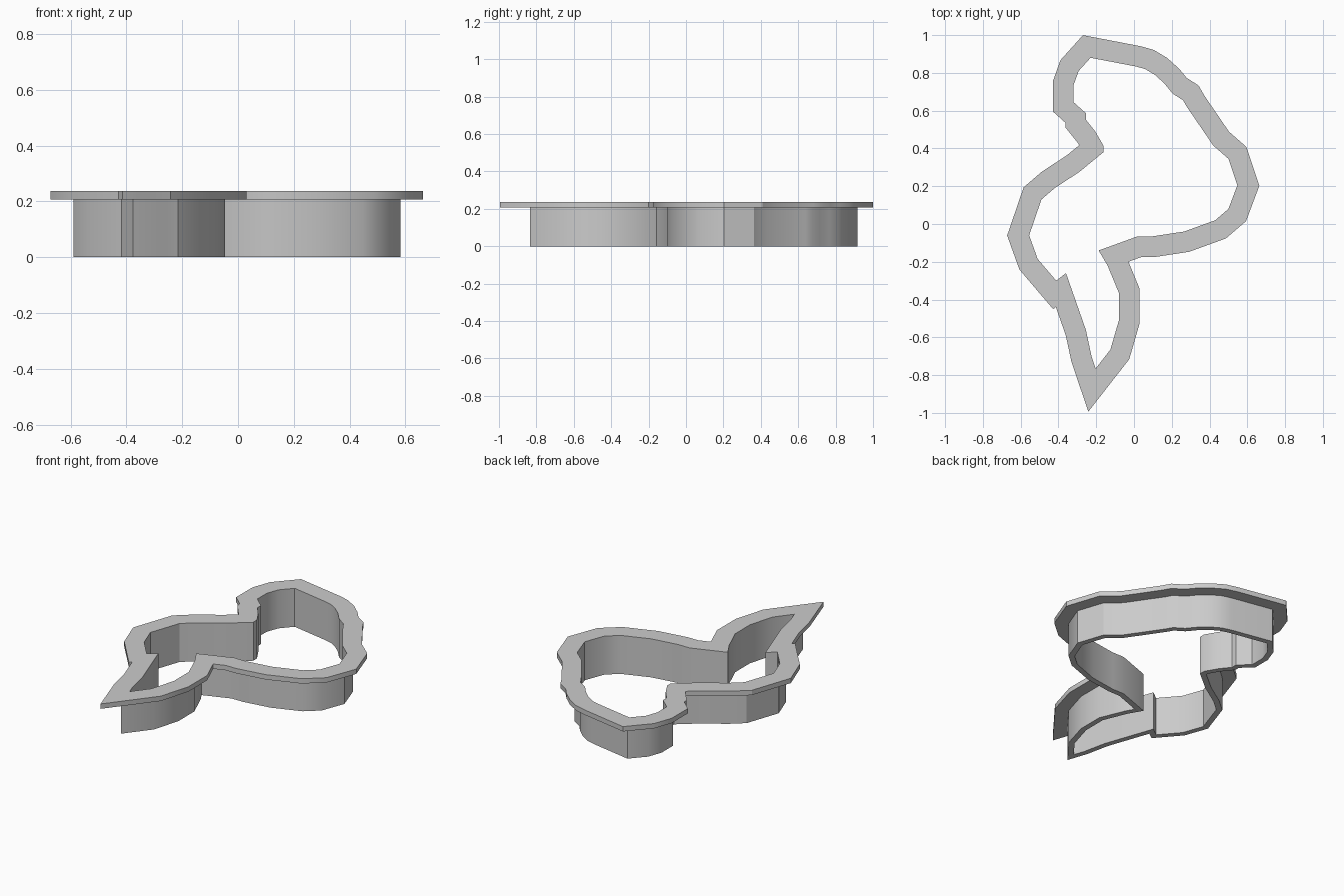
import bpy
import bmesh
import math
from mathutils import Vector

default_cube = bpy.data.objects.get("Cube")
if default_cube:
    bpy.data.objects.remove(default_cube, do_unlink=True)

# Overall proportions of the cutter
WALL_THICKNESS = 0.033
RIM_WIDTH = 0.11
RIM_BOTTOM = 0.207
RIM_TOP = 0.237

# Inner outline shared by the wall and the rim, clockwise from the top corner
OUTLINE = [Vector(p) for p in (
    # crown and long right edge
    (-.23, .88), (.01, .834), (.06, .82), (.11, .79), (.16, .745), (.205, .69),
    (.26, .655), (.28, .62), (.42, .415), (.5, .345), (.547, .205),
    # lower right edge and crotch
    (.5, .08), (.43, .02), (.265, -.04), (.1, -.065), (.02, -.065), (-.187, -.14),
    # tail
    (-.14, -.22), (-.08, -.365), (-.08, -.51), (-.125, -.665), (-.203, -.765),
    (-.225, -.7), (-.255, -.56), (-.36, -.26),
    # notch and left lobe
    (-.412, -.3), (-.51, -.185), (-.555, -.06), (-.49, .13), (-.42, .19),
    (-.29, .275), (-.162, .38), (-.162, .415), (-.205, .49),
    # step and upper left lobe
    (-.253, .55), (-.253, .585), (-.32, .645), (-.32, .735), (-.293, .81),
)]


def cross(a, b):
    return a.x * b.y - a.y * b.x


def offset_outline(points, distance):
    """Mitred outward offset that collapses edges too short to survive."""
    count = len(points)
    directions = [(points[(i + 1) % count] - points[i]).normalized() for i in range(count)]
    starts = [p + Vector((-d.y, d.x)) * distance for p, d in zip(points, directions)]

    def meet(first, second):
        turn = cross(directions[first], directions[second])
        if abs(turn) < 0.001:
            return starts[second].copy()
        along = cross(starts[second] - starts[first], directions[second]) / turn
        return starts[first] + directions[first] * along

    result = [meet(i - 1, i) for i in range(count)]
    for i in range(count):
        following = (i + 1) % count
        if (result[following] - result[i]).dot(directions[i]) < 0:
            corner = meet(i - 1, following)
            result[i] = corner
            result[following] = corner.copy()
    return result


def build_band(name, width, bottom, top, material):
    """Closed band of rectangular section running around the outline."""
    bm = bmesh.new()
    outer = offset_outline(OUTLINE, width)
    loops = [[bm.verts.new((p.x, p.y, z)) for p in ring]
             for ring, z in ((OUTLINE, bottom), (outer, bottom), (outer, top), (OUTLINE, top))]
    count = len(OUTLINE)
    for side in range(4):
        low, high = loops[side], loops[(side + 1) % 4]
        for i in range(count):
            j = (i + 1) % count
            bm.faces.new((low[i], low[j], high[j], high[i]))
    bmesh.ops.remove_doubles(bm, verts=bm.verts, dist=0.0005)
    bmesh.ops.recalc_face_normals(bm, faces=bm.faces)
    mesh = bpy.data.meshes.new(name)
    bm.to_mesh(mesh)
    bm.free()
    mesh.materials.append(material)
    band = bpy.data.objects.new(name, mesh)
    bpy.context.collection.objects.link(band)
    bpy.ops.object.select_all(action='DESELECT')
    band.select_set(True)
    bpy.context.view_layer.objects.active = band
    bpy.ops.object.shade_smooth_by_angle(angle=math.radians(30))
    return band


# Plain grey plastic
grey = bpy.data.materials.new("light_grey")
grey.use_nodes = True
grey.diffuse_color = (0.6, 0.6, 0.6, 1)
grey.node_tree.nodes["Principled BSDF"].inputs["Base Color"].default_value = grey.diffuse_color

# Thin cutting wall below, wide grip rim on top
build_band("cutting_wall", WALL_THICKNESS, 0, RIM_BOTTOM, grey)
build_band("grip_rim", RIM_WIDTH, RIM_BOTTOM, RIM_TOP, grey)
